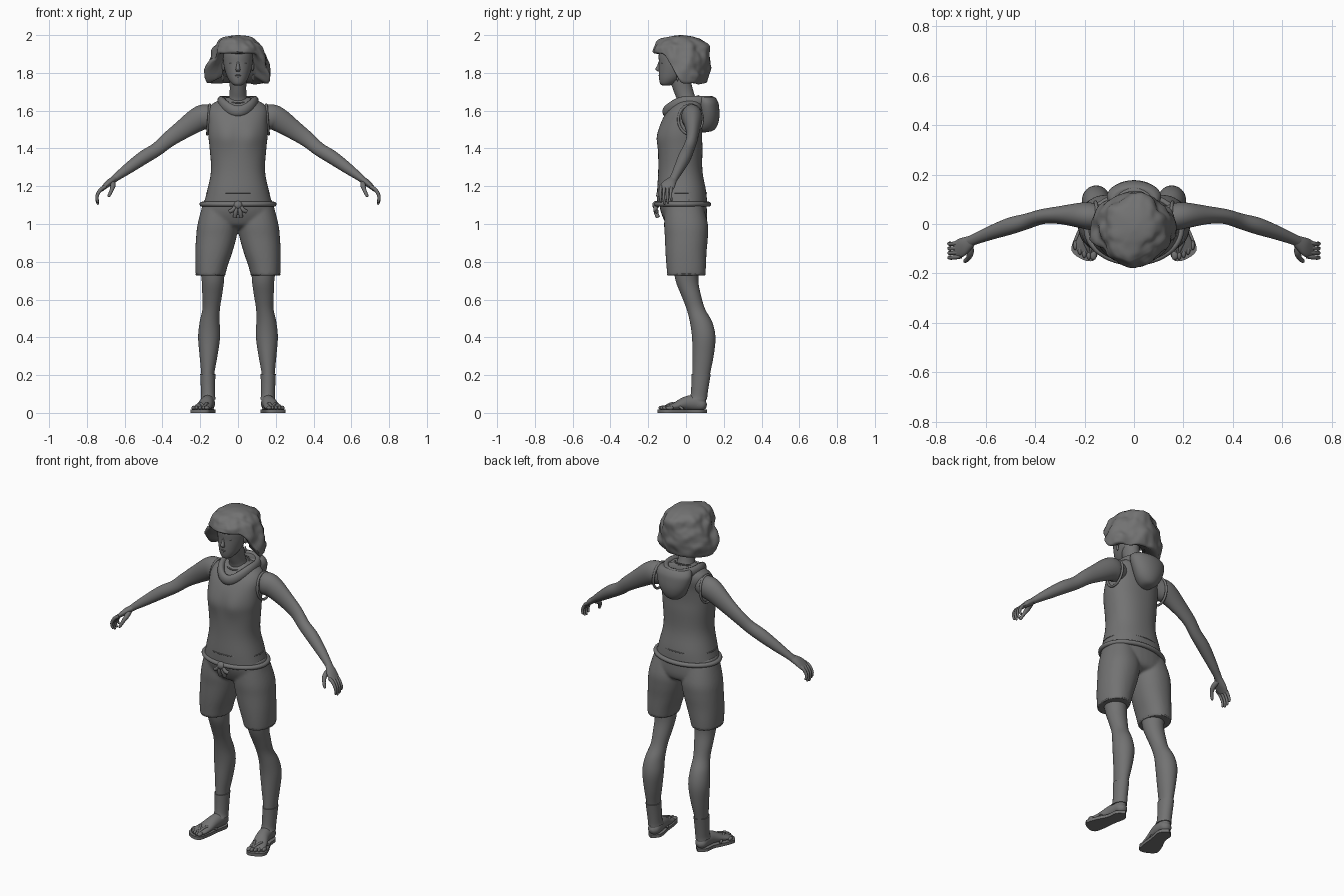
import bpy, bmesh, math
from mathutils import Vector, noise

mat = bpy.data.materials.new("dark grey")
mat.diffuse_color = (.17, .17, .17, 1)

def finish(name, bm, mirror=False, angle=0.8):
    bmesh.ops.recalc_face_normals(bm, faces=bm.faces)
    me = bpy.data.meshes.new(name)
    bm.to_mesh(me)
    me.materials.append(mat)
    ob = bpy.data.objects.new(name, me)
    bpy.context.collection.objects.link(ob)
    bpy.ops.object.select_all(action='DESELECT')
    ob.select_set(True)
    bpy.context.view_layer.objects.active = ob
    bpy.ops.object.shade_smooth_by_angle(angle=angle)
    if mirror:
        ob.modifiers.new("mirror", 'MIRROR').use_mirror_merge = False
    return ob

def spline(rows, sub):
    """Catmull-Rom interpolation of equal-length tuples."""
    out, n = [], len(rows)
    for i in range(n - 1):
        quad = rows[max(i - 1, 0)], rows[i], rows[i + 1], rows[min(i + 2, n - 1)]
        for t in [k / sub for k in range(sub)]:
            out.append([0.5 * (2 * b + (c - a) * t + (2 * a - 5 * b + 4 * c - d) * t * t
                               + (3 * b - a - 3 * c + d) * t ** 3) for a, b, c, d in zip(*quad)])
    return out + [list(rows[-1])]

def skin(rings, cyclic=False):
    bm = bmesh.new()
    vs = [[bm.verts.new(p) for p in r] for r in rings]
    n = len(vs[0])
    for a, b in zip(vs, vs[1:] + (vs[:1] if cyclic else [])):
        for i in range(n):
            bm.faces.new((a[i], a[(i + 1) % n], b[(i + 1) % n], b[i]))
    if not cyclic:
        bm.faces.new(vs[0])
        bm.faces.new(vs[-1])
    return bm

def loft(name, rows, ref=None, mirror=False, p=2.0, seg=32, sub=4):
    """rows: (x, y, z, ra, rb). ref=None keeps rings level, else ra runs along ref."""
    pts, rings = spline(rows, sub), []
    for i, r in enumerate(pts):
        u, v = Vector((1, 0, 0)), Vector((0, 1, 0))
        if ref:
            t = (Vector(pts[min(i + 1, len(pts) - 1)][:3]) - Vector(pts[max(i - 1, 0)][:3])).normalized()
            u = Vector(ref)
            u = (u - t * u.dot(t)).normalized()
            v = t.cross(u)
        ring = []
        for a in [math.tau * k / seg for k in range(seg)]:
            c, s = [math.copysign(abs(w) ** (2 / p), w) for w in (math.cos(a), math.sin(a))]
            ring.append(Vector(r[:3]) + u * c * max(r[3], .001) + v * s * max(r[4], .001))
        rings.append(ring)
    return finish(name, skin(rings), mirror)

def tube(name, pts, r, ref=(0, 0, 1)):
    return loft(name, [(*q, r, r) for q in pts], ref, True, seg=10, sub=5)

def hoop(name, fn, r, rb=None, mirror=False, n=48):
    """Closed tube around the path fn(angle)."""
    rings = []
    for a in [math.tau * i / n for i in range(n)]:
        t = (Vector(fn(a + .01)) - Vector(fn(a - .01))).normalized()
        ref = Vector((1, 0, 0)) if mirror and abs(t.x) < .5 else Vector((0, 0, 1))
        u = (ref - t * ref.dot(t)).normalized()
        rings.append([Vector(fn(a)) + u * math.cos(b) * (rb or r) + t.cross(u) * math.sin(b) * r
                      for b in [math.tau * k / 12 for k in range(12)]])
    return finish(name, skin(rings, True), mirror)

def ball(name, loc, size, mirror=False):
    bm = bmesh.new()
    bmesh.ops.create_uvsphere(bm, u_segments=20, v_segments=14, radius=1)
    for v in bm.verts:
        v.co = Vector([l + c * s for l, c, s in zip(loc, v.co, size)])
    return finish(name, bm, mirror)

# Torso in a sleeveless top
shirt = loft("shirt", [(0, -.02, 1.10, .182, .132), (0, -.023, 1.17, .165, .13), (0, -.03, 1.28, .143, .117),
                       (0, -.03, 1.40, .15, .117), (0, -.03, 1.47, .157, .115), (0, -.02, 1.54, .157, .11),
                       (0, .0, 1.60, .157, .098), (0, .015, 1.64, .13, .075), (0, .02, 1.67, .06, .05)],
             p=2.25, seg=48)
for v in shirt.data.vertices:  # soft bust
    if v.co.y < -.03:
        v.co.y -= .014 * math.exp(-((abs(v.co.x) - .065) / .055) ** 2 - ((v.co.z - 1.46) / .065) ** 2)
hoop("shirt_band", lambda a: (.167 * math.sin(a), -.023 - .131 * math.cos(a), 1.165), .003)
hoop("armhole_trim", lambda a: (.156 - .006 * math.sin(a), .024 + .064 * math.cos(a), 1.553 + .078 * math.sin(a)),
     .007, mirror=True)

# Hood lying on the shoulders
hoop("hood_collar", lambda a: (.09 * math.sin(a), .015 - .12 * math.cos(a),
                               1.648 - .052 * max(0, math.cos(a)) ** 2), .02, .03)
loft("hood_bag", [(0, .09, 1.485, .01, .01), (0, .105, 1.495, .04, .04), (0, .113, 1.525, .07, .054),
                  (0, .117, 1.57, .093, .06), (0, .113, 1.62, .108, .062), (0, .108, 1.65, .108, .06),
                  (0, .1, 1.672, .09, .05), (0, .1, 1.668, .06, .025)])

# Shorts: hips and both legs fused into one smooth garment
hips = loft("shorts_hips", [(0, -.02, 1.13, .178, .125), (0, -.012, 1.07, .196, .123), (0, -.003, 1.02, .19, .113),
                            (0, 0, .99, .13, .095), (0, 0, .972, .04, .05)], p=2.2)
shorts = loft("shorts", [(.1, -.01, 1.10, .088, .1), (.107, 0, 1.0, .107, .116), (.115, .002, .93, .107, .114),
                         (.128, 0, .85, .098, .109), (.14, .001, .78, .086, .105), (.146, .002, .728, .078, .101)],
              mirror=True, p=2.2)
hips.select_set(True)
bpy.ops.object.join()
fuse = shorts.modifiers.new("fuse", 'REMESH')
fuse.mode, fuse.voxel_size, fuse.use_smooth_shade = 'VOXEL', .007, True
soften = shorts.modifiers.new("soften", 'SMOOTH')
soften.factor, soften.iterations = .5, 8
hoop("shorts_hem", lambda a: (.146 + .074 * math.cos(a), .002 + .097 * math.sin(a), .733), .005, mirror=True)

# Rope belt with knot and hanging ends
hoop("rope_belt", lambda a: (.191 * math.sin(a), -.018 - .138 * math.cos(a), 1.105), .013)
ball("belt_knot", (0, -.16, 1.10), (.024, .018, .022))
tube("belt_loop", [(.008, -.16, 1.10), (.028, -.162, 1.075), (.044, -.155, 1.066)], .011, (0, 1, 0))
tube("belt_end", [(.004, -.16, 1.095), (.012, -.16, 1.065), (.016, -.148, 1.035)], .011, (0, 1, 0))

# Legs, feet and sandals
loft("leg", [(.138, 0, .80, .068, .07), (.133, .005, .70, .059, .06), (.137, .028, .62, .052, .052),
             (.142, .052, .55, .046, .049), (.15, .08, .48, .053, .059), (.153, .094, .40, .058, .062),
             (.156, .09, .30, .047, .056), (.16, .08, .20, .034, .046), (.158, .07, .10, .032, .04),
             (.158, .062, .04, .034, .042)], mirror=True)
loft("ankle_wrap", [(.16, .08, .205, .04, .051), (.159, .074, .14, .038, .046), (.158, .068, .09, .037, .045),
                    (.158, .06, .07, .04, .052)], mirror=True)
loft("foot", [(.156, .108, .035, .012, .012), (.157, .09, .04, .032, .03), (.158, .05, .052, .036, .042),
              (.166, .0, .05, .037, .037), (.18, -.05, .036, .043, .024), (.192, -.09, .028, .047, .016),
              (.199, -.115, .025, .042, .01)], (1, 0, 0), True)
for i in range(5):
    ball("toe_%d" % i, (.165 + .018 * i, -.126 + .003 * i * i - .002 * i, .027),
         (.014 if i == 0 else .009, .02, .011), True)
outline = spline([(.156, .112), (.12, .07), (.132, -.01), (.141, -.09), (.157, -.143), (.2, -.147),
                  (.252, -.108), (.234, -.04), (.204, .02), (.195, .08), (.156, .112)], 4)[:-1]
finish("sandal_sole", skin([[(x, y, z) for x, y in outline] for z in (0, .018)]), True)
tube("strap_inner", [(.18, -.115, .03), (.162, -.07, .05), (.134, -.01, .02)], .007)
tube("strap_outer", [(.18, -.115, .03), (.2, -.07, .05), (.22, -.015, .02)], .007)

# Arms and hands
Y = (0, 1, 0)
loft("arm", [(.11, .03, 1.575, .04, .05), (.165, .03, 1.568, .054, .066), (.21, .035, 1.555, .052, .064),
             (.30, .036, 1.495, .036, .05), (.37, .03, 1.445, .03, .041), (.43, .012, 1.395, .031, .036),
             (.50, -.008, 1.352, .034, .036), (.58, -.036, 1.295, .028, .029), (.645, -.062, 1.247, .022, .02),
             (.67, -.073, 1.226, .022, .017)], Y, True)
loft("palm", [(.65, -.064, 1.242, .02, .016), (.68, -.083, 1.22, .032, .018), (.70, -.096, 1.203, .038, .015),
              (.722, -.104, 1.182, .034, .01)], Y, True, seg=20)
for i in range(4):
    y, drop = -.131 + .0185 * i, (.01, 0, .004, .018)[i]
    loft("finger_%d" % i, [(.70, y, 1.2, .009, .01), (.727, y - .004, 1.182, .009, .01),
                           (.744, y - .006, 1.155, .0075, .009), (.747, y - .004, 1.128 + drop * .5, .007, .008),
                           (.742, y - .001, 1.107 + drop, .006, .006), (.74, y, 1.102 + drop, .001, .001)],
         Y, True, seg=12)
loft("thumb", [(.665, -.08, 1.222, .014, .014), (.662, -.115, 1.203, .014, .014), (.67, -.138, 1.178, .01, .01),
               (.683, -.15, 1.15, .008, .008), (.687, -.153, 1.142, .001, .001)], (1, 0, 0), True, seg=14)

# Neck, head and face
loft("neck", [(0, .015, 1.62, .08, .06), (0, .003, 1.66, .052, .052), (0, -.012, 1.70, .044, .052),
              (0, -.03, 1.76, .045, .055), (0, -.035, 1.80, .05, .06)])
loft("head", [(0, -.105, 1.732, .012, .012), (0, -.1, 1.74, .03, .035), (0, -.082, 1.765, .05, .06),
              (0, -.062, 1.80, .065, .082), (0, -.05, 1.85, .077, .093), (0, -.047, 1.90, .077, .097),
              (0, -.045, 1.95, .06, .08), (0, -.045, 1.975, .03, .04)])
loft("nose", [(0, -.134, 1.868, .005, .008), (0, -.141, 1.84, .008, .011), (0, -.147, 1.82, .012, .015),
              (0, -.141, 1.808, .011, .008)], seg=16)
ball("upper_lip", (0, -.138, 1.787), (.019, .008, .005))
ball("lower_lip", (0, -.136, 1.779), (.016, .008, .005))
ball("eye", (.032, -.123, 1.853), (.014, .01, .006), True)
ball("ear", (.076, -.035, 1.84), (.01, .02, .03), True)
ball("earring", (.08, -.045, 1.775), (.006, .006, .022), True)
hoop("necklace", lambda a: (.058 * math.sin(a), .003 - .064 * math.cos(a), 1.66 - .018 * math.cos(a)), .004)

# Wavy bobbed hair: a cap whose rim rises into a fringe over the face
profile = spline([(2.0, .004, .004), (1.992, .06, .065), (1.972, .1, .112), (1.94, .128, .14), (1.89, .147, .15),
                  (1.84, .165, .15), (1.79, .18, .144), (1.745, .166, .13)], 40)
rings = []
steps = [(t / 30, 1, 0) for t in range(31)] + [(1, .95, -.008), (1, .85, -.008), (1, .7, .005), (1, .5, .03)]
for t, shrink, lift in steps:
    ring = []
    for a in [math.tau * k / 90 for k in range(90)]:
        front = math.cos(a)
        s = min(max((front + .1) / .85, 0), 1)
        rim = 1.752 + .158 * s * s * (3 - 2 * s)
        z = 2.0 - (2.0 - rim) * t ** 1.5
        _, rx, ry = min(profile, key=lambda row: abs(row[0] - z))
        q = Vector((rx * math.sin(a) * shrink, -.025 - ry * front * shrink, z + lift))
        w = (noise.noise(q * 14) * .018 + noise.noise(q * 30) * .006) * min(1, t * 3)
        ring.append(q + Vector((math.sin(a), -front, .4)) * w)
    rings.append(ring)
finish("hair", skin(rings), angle=1.2)
